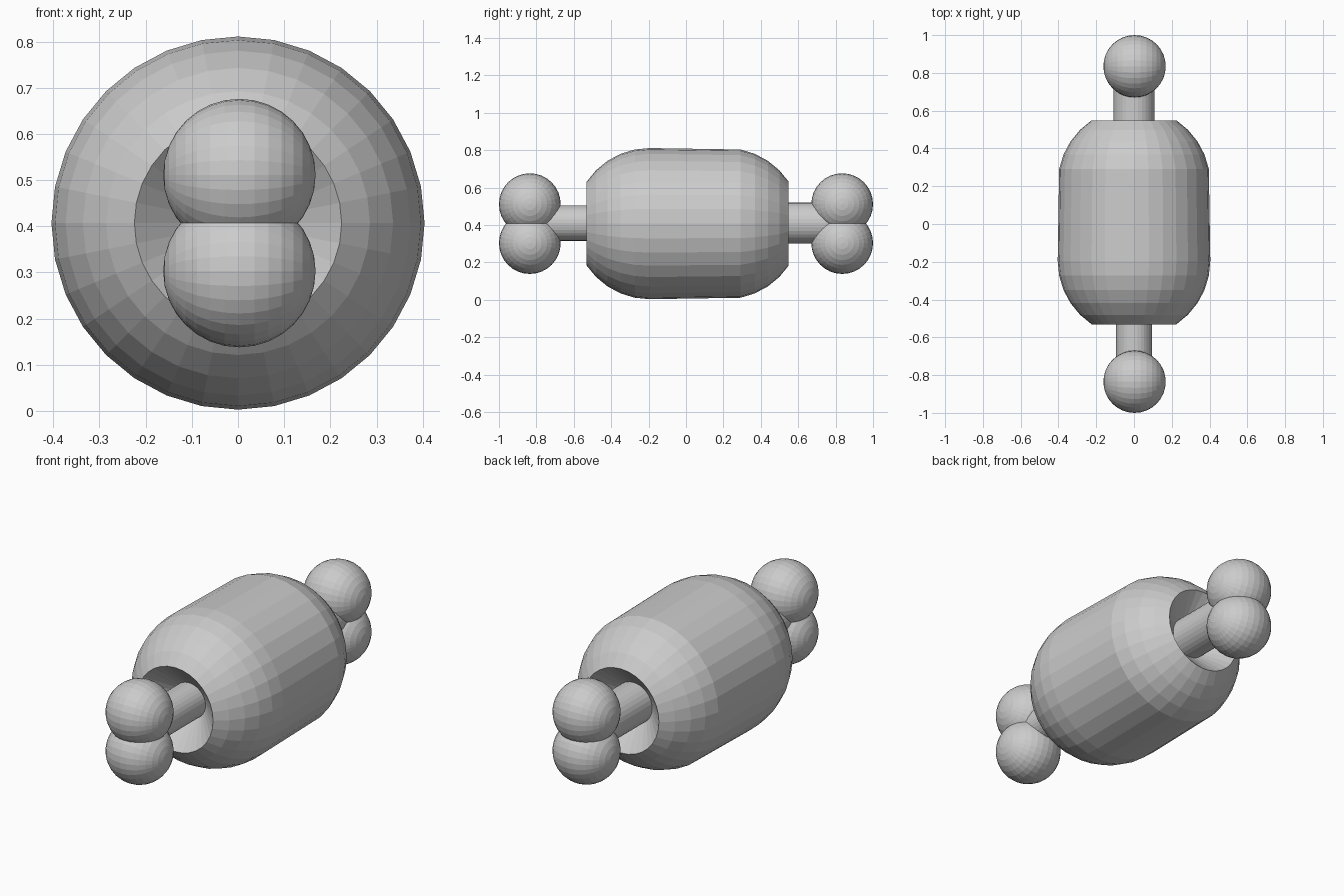
import bpy, bmesh, math
from mathutils import Matrix

if "Cube" in bpy.data.objects:
    bpy.data.objects.remove(bpy.data.objects["Cube"])

AXIS_Z = 0.407
R = 0.404
STEP = math.radians(11.25)


def finish(name, bm):
    bmesh.ops.recalc_face_normals(bm, faces=bm.faces)
    mesh = bpy.data.meshes.new(name)
    bm.to_mesh(mesh)
    bm.free()
    obj = bpy.data.objects.new(name, mesh)
    bpy.context.collection.objects.link(obj)
    return obj


def lathe(name, profile, sides=32):
    """Revolve (y, radius) points around the y axis; ends close to a point."""
    bm = bmesh.new()
    rings = []
    for y, r in profile:
        rings.append([bm.verts.new((r * math.cos(a), y, AXIS_Z + r * math.sin(a)))
                      for a in (2 * math.pi * i / sides for i in range(sides))])
    for a, b in zip(rings, rings[1:]):
        for i in range(sides):
            j = (i + 1) % sides
            bm.faces.new((a[i], a[j], b[j], b[i]))
    for ring, y in ((rings[0], profile[0][0] + 0.21), (rings[-1], profile[-1][0] - 0.21)):
        tip = bm.verts.new((0, y, AXIS_Z))
        for i in range(sides):
            bm.faces.new((ring[i], ring[(i + 1) % sides], tip))
    return finish(name, bm)


# Barrel body: stretched sphere whose two poles are pushed inward as cones
front = [(-0.195 - R * math.sin(k * STEP), R * math.cos(k * STEP)) for k in range(5, -1, -1)]
back = [(0.213 + R * math.sin(k * STEP), R * math.cos(k * STEP)) for k in range(1, 6)]
lathe("barrel_body", front + back)


# Rods running from inside the body to the end balls
def rod(name, y0, y1, radius):
    bm = bmesh.new()
    m = Matrix.Translation((0, (y0 + y1) / 2, AXIS_Z + 0.003)) @ Matrix.Rotation(math.pi / 2, 4, 'X')
    bmesh.ops.create_cone(bm, cap_ends=True, segments=32, radius1=radius,
                          radius2=radius, depth=abs(y1 - y0), matrix=m)
    return finish(name, bm)


rod("front_rod", -0.82, -0.30, 0.095)
rod("back_rod", 0.30, 0.82, 0.109)


# Pairs of overlapping balls at both ends
def ball(name, y, z):
    bm = bmesh.new()
    m = Matrix.Translation((0.003, y, z)) @ Matrix.Rotation(math.pi / 2, 4, 'Y')
    bmesh.ops.create_uvsphere(bm, u_segments=32, v_segments=16, radius=0.165, matrix=m)
    return finish(name, bm)


for end, y in (("front", -0.835), ("back", 0.835)):
    ball(end + "_upper_ball", y, 0.511)
    ball(end + "_lower_ball", y, 0.303)
